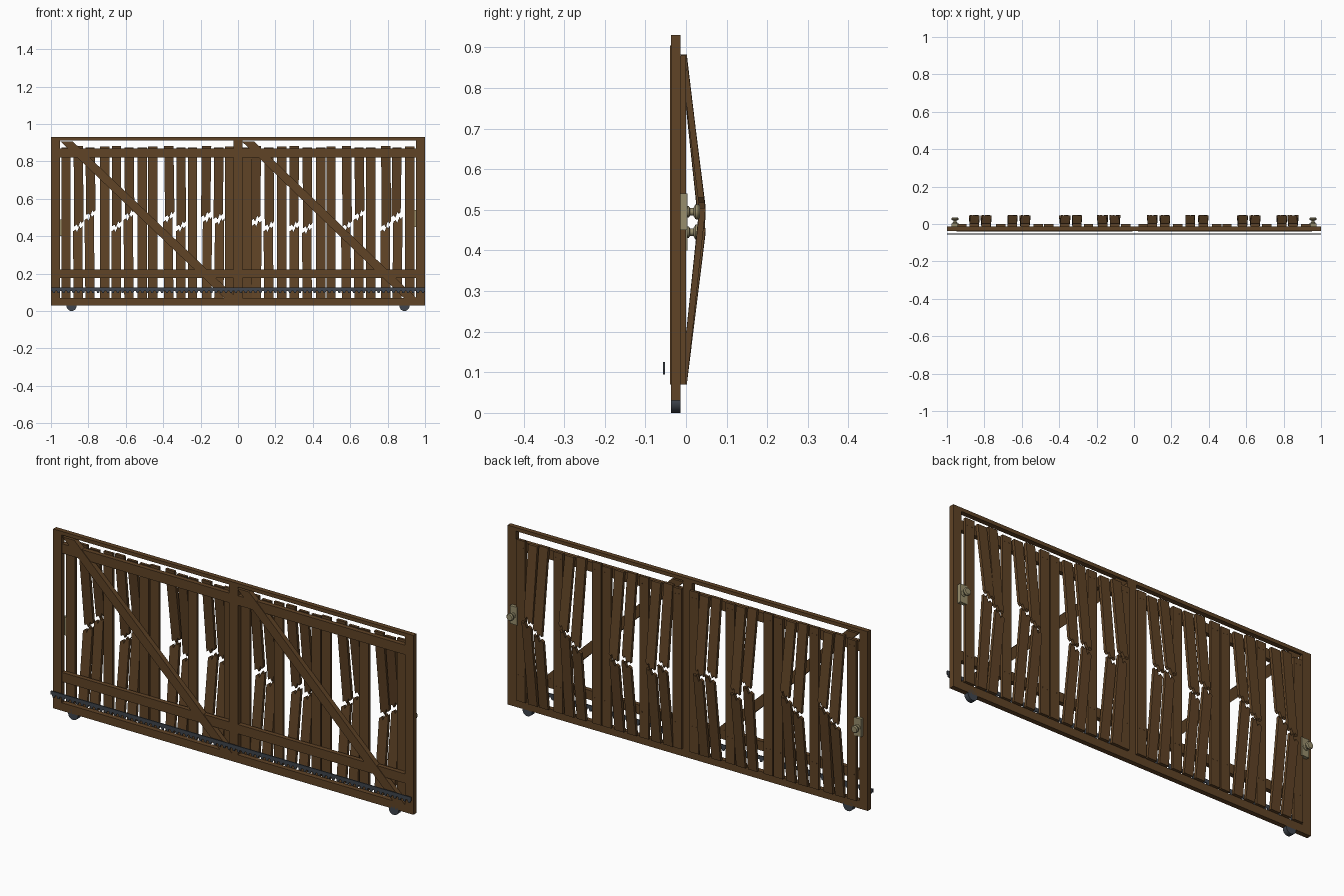
import bpy, bmesh, math, random

if "Cube" in bpy.data.objects:
    bpy.data.objects.remove(bpy.data.objects["Cube"])
random.seed(4)


def material(name, rgb):
    m = bpy.data.materials.new(name)
    m.diffuse_color = (*rgb, 1)
    m.use_nodes = True
    m.node_tree.nodes["Principled BSDF"].inputs["Base Color"].default_value = m.diffuse_color
    return m


WOOD = material("brown wood", (0.115, 0.056, 0.019))
STEEL = material("dark steel", (0.05, 0.06, 0.075))
BRASS = material("dull brass", (0.31, 0.27, 0.15))


def finish(name, bm, mat):
    bmesh.ops.recalc_face_normals(bm, faces=bm.faces)
    me = bpy.data.meshes.new(name)
    bm.to_mesh(me)
    bm.free()
    me.materials.append(mat)
    ob = bpy.data.objects.new(name, me)
    bpy.context.collection.objects.link(ob)
    return ob


def prism(name, pts, y0, y1, mat=WOOD, push=lambda z: 0.0):
    """Extrude an x-z outline from y0 to y1; push bends it backwards by height."""
    bm = bmesh.new()
    front = [bm.verts.new((x, y0 + push(z), z)) for x, z in pts]
    back = [bm.verts.new((x, y1 + push(z), z)) for x, z in pts]
    bm.faces.new(front)
    bm.faces.new(back[::-1])
    n = len(pts)
    for i in range(n):
        j = (i + 1) % n
        bm.faces.new((front[i], front[j], back[j], back[i]))
    return finish(name, bm, mat)


def board(name, x0, x1, z0, z1, y0=-0.037, y1=-0.013, mat=WOOD):
    return prism(name, [(x0, z0), (x1, z0), (x1, z1), (x0, z1)], y0, y1, mat)


def lathe(name, x, z, profile, mat, sides=20):
    """Turned part around the y axis; profile lists (radius, y)."""
    bm = bmesh.new()
    rings = [[bm.verts.new((x + r * math.cos(2 * math.pi * k / sides), y,
                            z + r * math.sin(2 * math.pi * k / sides)))
              for k in range(sides)] for r, y in profile]
    for a, b in zip(rings, rings[1:]):
        for k in range(sides):
            j = (k + 1) % sides
            bm.faces.new((a[k], a[j], b[j], b[k]))
    bm.faces.new(rings[0])
    bm.faces.new(rings[-1])
    ob = finish(name, bm, mat)
    bpy.context.view_layer.objects.active = ob
    ob.select_set(True)
    bpy.ops.object.shade_smooth_by_angle()
    ob.select_set(False)
    return ob


# Outer frame, middle post and cross rails
board("left_post", -1, -0.953, 0.03, 0.93)
board("right_post", 0.953, 1, 0.03, 0.93)
board("middle_post", -0.025, 0.025, 0.07, 0.912)
board("top_rail", -0.953, 0.953, 0.912, 0.93)
board("bottom_rail", -0.953, 0.953, 0.03, 0.07)
for side, a, b in (("left", -0.953, -0.025), ("right", 0.025, 0.953)):
    board(side + "_upper_rail", a, b, 0.82, 0.868, -0.036)
    board(side + "_lower_rail", a, b, 0.175, 0.222, -0.036)

# Diagonal braces, slightly proud of the frame
for side, xt, xb in (("left", -0.915, -0.04), ("right", 0.055, 0.92)):
    h = 0.033
    prism(side + "_brace", [(xb - h, 0.07), (xb + h, 0.07), (xt + h, 0.905), (xt - h, 0.905)],
          -0.039, -0.0135)

# Whole slats
W = 0.025
whole = [-0.92, -0.712, -0.512, -0.455, -0.243, -0.045,
         0.05, 0.233, 0.442, 0.497, 0.71, 0.918]
for i, x in enumerate(whole):
    board(f"slat_{i}", x - W, x + W, 0.07, 0.88 if i % 2 else 0.873, -0.013, 0)

# Snapped slats in pairs: jagged halves bent backwards at the break
JAG = ((-1, -0.012), (-0.45, -0.002), (-0.15, -0.016), (0.35, 0.016), (0.6, 0.004), (1, 0.016))
BEND = 0.046
pairs = [(-0.854, -0.791, 0.45, 0.51), (-0.65, -0.583, 0.45, 0.51),
         (-0.37, -0.305, 0.50, 0.45), (-0.168, -0.102, 0.50, 0.49),
         (0.098, 0.165, 0.48, 0.45), (0.30, 0.37, 0.45, 0.44),
         (0.58, 0.647, 0.45, 0.51), (0.79, 0.85, 0.45, 0.50)]
broken = []
for n, (xa, xb, za, zb) in enumerate(pairs):
    for k, (x, z) in enumerate(((xa, za), (xb, zb))):
        broken.append(x)
        top = 0.882 if k == 0 else 0.873
        lean = random.uniform(-0.006, 0.006)
        low_end = [(x + lean + t * W, z - 0.012 + d) for t, d in JAG]
        high_end = [(x - lean + t * W, z + 0.014 + d) for t, d in JAG]
        prism(f"snapped_slat_lower_{n}_{k}", low_end + [(x + W, 0.07), (x - W, 0.07)],
              -0.013, 0.002, push=lambda h: BEND * (h - 0.07) / (z - 0.07))
        prism(f"snapped_slat_upper_{n}_{k}", high_end + [(x + W, top), (x - W, top)],
              -0.013, 0.002, push=lambda h: BEND * (top - h) / (top - z))

# Nail heads on the backs of the whole slats
for i, x in enumerate(whole):
    for z in (0.2, 0.845):
        for s in (-1, 1):
            lathe(f"nail_{i}", x + s * 0.012, z, [(0.003, -0.001), (0.003, 0.0012)], WOOD, 8)

# Toothed drive rack along the front
rack = [(1, 0.125), (-1, 0.125)]
teeth = 76
step = 2 / teeth
for i in range(teeth):
    a = -1 + i * step
    rack += [(a, 0.107), (a + step * 0.25, 0.107), (a + step * 0.4, 0.095),
             (a + step * 0.75, 0.095), (a + step * 0.9, 0.107)]
rack.append((1, 0.107))
prism("drive_rack", rack, -0.057, -0.052, STEEL)

# Wheels and lock sets at both ends
for side, s, z in (("left", -1, 0.445), ("right", 1, 0.495)):
    lathe(side + "_wheel", s * 0.89, 0.027, [(0.027, -0.037), (0.027, -0.013)], STEEL, 28)
    board(side + "_lock_plate", s * 0.955 - 0.02, s * 0.955 + 0.02, z - 0.045, z + 0.045,
          -0.013, 0.004, BRASS)
    lathe(side + "_knob", s * 0.957, z,
          [(0.014, 0.003), (0.014, 0.007), (0.009, 0.01), (0.009, 0.018), (0.018, 0.023),
           (0.019, 0.029), (0.015, 0.035)], BRASS)
